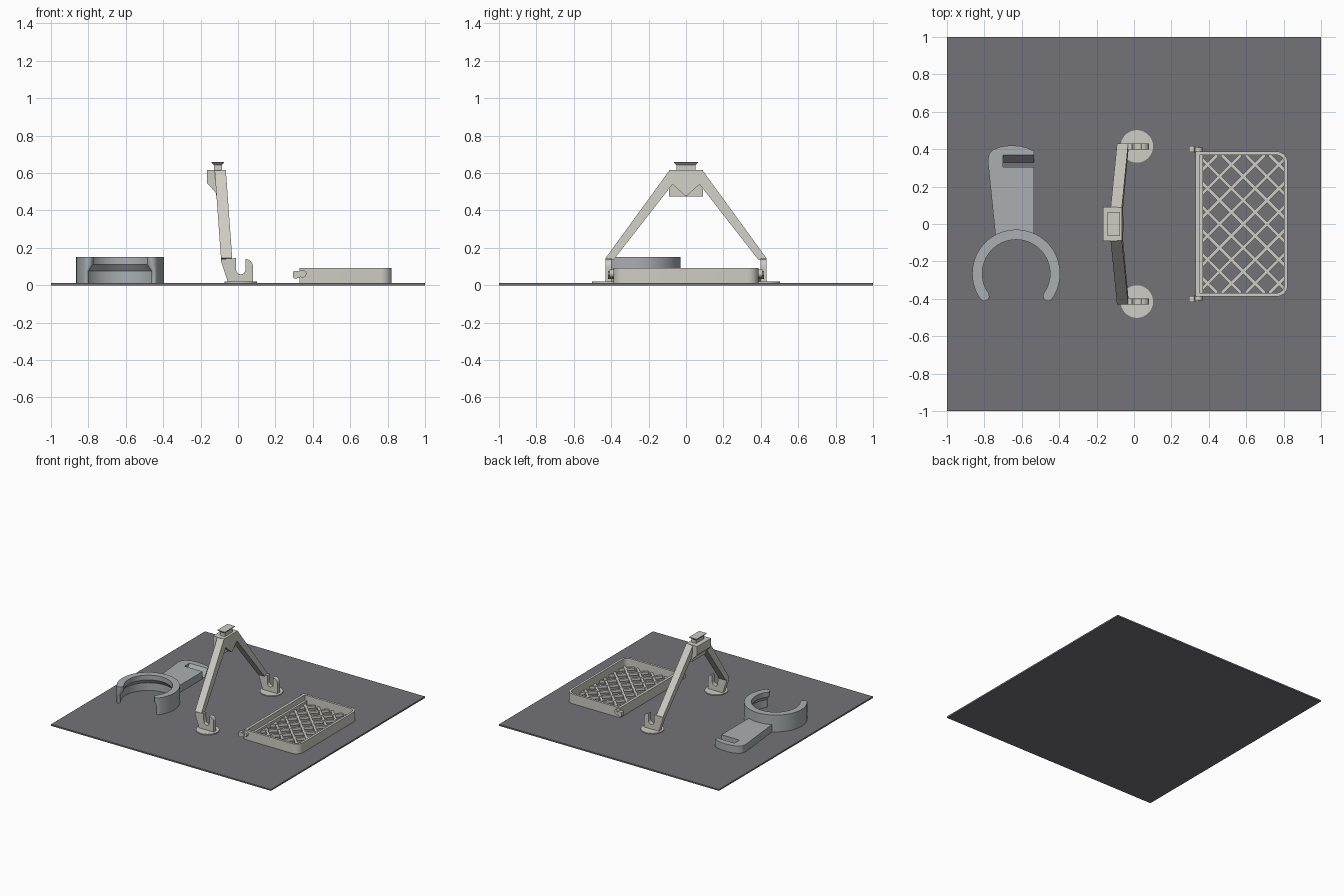
import bpy, bmesh, math

if "Cube" in bpy.data.objects:
    bpy.data.objects.remove(bpy.data.objects["Cube"])

def material(name, rgb):
    m = bpy.data.materials.new(name)
    m.diffuse_color = (*rgb, 1)
    m.use_nodes = True
    m.node_tree.nodes["Principled BSDF"].inputs["Base Color"].default_value = m.diffuse_color
    return m

DARK = material("dark grey", (0.17, 0.17, 0.19))
STONE = material("warm light grey", (0.62, 0.61, 0.55))
STEEL = material("cool mid grey", (0.40, 0.43, 0.45))
BASE = 0.012  # top of the ground plate


def loft(name, rings, mat, closed=False, smooth=False):
    """Skin a list of equal-length point rings; cap the ends unless closed."""
    bm = bmesh.new()
    vs = [[bm.verts.new(p) for p in r] for r in rings]
    n = len(vs[0])
    pairs = list(zip(vs, vs[1:])) + ([(vs[-1], vs[0])] if closed else [])
    for a, b in pairs:
        for i in range(n):
            j = (i + 1) % n
            bm.faces.new((a[i], a[j], b[j], b[i]))
    if not closed:
        bm.faces.new(vs[0])
        bm.faces.new(vs[-1])
    bmesh.ops.recalc_face_normals(bm, faces=bm.faces)
    me = bpy.data.meshes.new(name)
    bm.to_mesh(me)
    bm.free()
    me.materials.append(mat)
    ob = bpy.data.objects.new(name, me)
    bpy.context.collection.objects.link(ob)
    if smooth:
        bpy.ops.object.select_all(action='DESELECT')
        ob.select_set(True)
        bpy.context.view_layer.objects.active = ob
        bpy.ops.object.shade_smooth_by_angle(angle=math.radians(30))
    return ob


def prism(name, pts, a, b, axis, mat, smooth=False):
    put = {'x': lambda u, v, t: (t, u, v), 'y': lambda u, v, t: (u, t, v),
           'z': lambda u, v, t: (u, v, t)}[axis]
    return loft(name, [[put(u, v, t) for u, v in pts] for t in (a, b)], mat, smooth=smooth)


def rect(u0, u1, v0, v1):
    return [(u0, v0), (u1, v0), (u1, v1), (u0, v1)]


def arc(cx, cy, r, a0, a1, n):
    return [(cx + r * math.cos(math.radians(a0 + (a1 - a0) * i / n)),
             cy + r * math.sin(math.radians(a0 + (a1 - a0) * i / n))) for i in range(n + 1)]


def at(pts, z):
    return [(x, y, z) for x, y in pts]


# Ground plate
prism("ground_plate", rect(-1, 1, -1, 1), 0, BASE, 'z', DARK)

# Open ring holder with rounded tips and an undercut inner wall
CX, CY, RO = -0.63, -0.265, 0.235


def c_shape(ri):
    a0, a1, mid, tip = -35, 215, (RO + ri) / 2, (RO - ri) / 2
    pts = arc(CX, CY, RO, a0, a1, 64)
    ex, ey = arc(CX, CY, mid, a1, a1, 1)[0]
    pts += arc(ex, ey, tip, a1, a1 + 180, 8)[1:-1]
    pts += arc(CX, CY, ri, a1, a0, 64)
    sx, sy = arc(CX, CY, mid, a0, a0, 1)[0]
    pts += arc(sx, sy, tip, a0 + 180, a0 + 360, 8)[1:-1]
    return pts


loft("ring_holder", [at(c_shape(r), z) for r, z in
                     ((0.208, BASE), (0.208, 0.075), (0.181, 0.11), (0.181, 0.15))],
     STEEL, smooth=True)

# Ring handle with a slot open at its right edge
handle = prism("ring_handle",
               [(-0.535, -0.062), (-0.535, 0.39), (-0.57, 0.407), (-0.61, 0.417), (-0.66, 0.42),
                (-0.71, 0.414), (-0.75, 0.40), (-0.775, 0.375), (-0.782, 0.34), (-0.74, -0.068),
                (-0.69, -0.04), (-0.63, -0.032), (-0.57, -0.04)], BASE, 0.072, 'z', STEEL)
slot = prism("slot_cutter", [(0.305, 0.1), (0.305, 0.0), (0.32, 0.0), (0.372, 0.075), (0.372, 0.1)],
             -0.70, -0.5, 'x', STEEL)
slot.hide_render = True
slot.hide_set(True)
cut = handle.modifiers.new("slot", 'BOOLEAN')
cut.operation, cut.solver, cut.object = 'DIFFERENCE', 'EXACT', slot

# Leaning A-shaped frame
half = [(0.088, 0.615), (0.43, 0.145), (0.388, 0.135), (0.072, 0.54)]
outline = half + [(0, 0.475)] + [(-y, z) for y, z in reversed(half)]


def lean(z):
    return -0.06 - 0.035 * (z - 0.13) / 0.485


loft("frame", [[(lean(z) + s * 0.03, y, z) for y, z in outline] for s in (-1, 1)], STONE)

# Block behind the frame head, neck and flared cap
prism("head_block", [(-0.165, 0.615), (-0.09, 0.615), (-0.09, 0.475), (-0.115, 0.475),
                     (-0.12, 0.497), (-0.165, 0.545)], -0.09, 0.09, 'y', STONE)
prism("cap_neck", rect(-0.127, -0.085, -0.05, 0.05), 0.61, 0.648, 'z', STONE)
loft("flared_cap", [at(rect(-0.108 - a, -0.108 + a, -b, b), z) for a, b, z in
                    ((0.021, 0.05, 0.642), (0.034, 0.065, 0.655), (0.034, 0.065, 0.66))], STONE)

# Hooked feet on round pads
hook = ([(-0.09, 0.14), (-0.09, 0.125), (-0.052, BASE), (0.08, BASE)]
        + arc(0.04, 0.10, 0.04, 0, 90, 6)
        + arc(0.015, 0.083, 0.025, 0, -180, 8) + [(-0.012, 0.145)])
for side, s in (("front", -1), ("back", 1)):
    prism(side + "_foot", hook, s * 0.397, s * 0.43, 'y', STONE)
    prism(side + "_pad", arc(0.015, s * 0.415, 0.087, 0, 348.75, 31), BASE, 0.019, 'z', STONE, True)

# Tray wall with rounded right corners
def tray_outline(x0, x1, y, r):
    return ([(x0, y), (x0, -y)] + arc(x1 - r, -y + r, r, -90, 0, 8)
            + arc(x1 - r, y - r, r, 0, 90, 8))


outer, inner = tray_outline(0.328, 0.822, 0.388, 0.06), tray_outline(0.35, 0.803, 0.369, 0.042)
loft("tray_wall", [at(outer, BASE), at(outer, 0.092), at(inner, 0.092), at(inner, BASE)],
     STONE, closed=True, smooth=True)
prism("tray_ledge", rect(0.345, 0.368, -0.37, 0.37), BASE, 0.05, 'z', STONE)

# Diagonal lattice floor
X0, X1, Y, PITCH, W = 0.362, 0.806, 0.372, 0.127, 0.013
for d in (-1, 1):
    for k in range(-5, 6):
        c = k * PITCH
        mx = (X0 + X1) / 2
        # clip the line y = d * (x - mx) + c to the floor area
        ends = sorted((mx + d * (-Y - c), mx + d * (Y - c)))
        a, b = max(X0, ends[0]), min(X1, ends[1])
        if b - a > 0.02:
            ya, yb = d * (a - mx) + c, d * (b - mx) + c
            prism("lattice_bar", [(a, ya - W), (b, yb - W), (b, yb + W), (a, ya + W)],
                  BASE, 0.032 + 0.001 * d, 'z', STONE)

# Hinge pins and knobs on the tray's left corners
for side, s in (("front", -1), ("back", 1)):
    prism(side + "_pin", arc(0.345, 0.062, 0.021, 0, 337.5, 15), s * 0.38, s * 0.408, 'y', STONE, True)
    prism(side + "_knob", [(0.294, 0.042), (0.305, 0.034), (0.33, 0.042), (0.345, 0.055),
                           (0.345, 0.07), (0.33, 0.07), (0.322, 0.077), (0.294, 0.074)],
          s * 0.386, s * 0.416, 'y', STONE)
